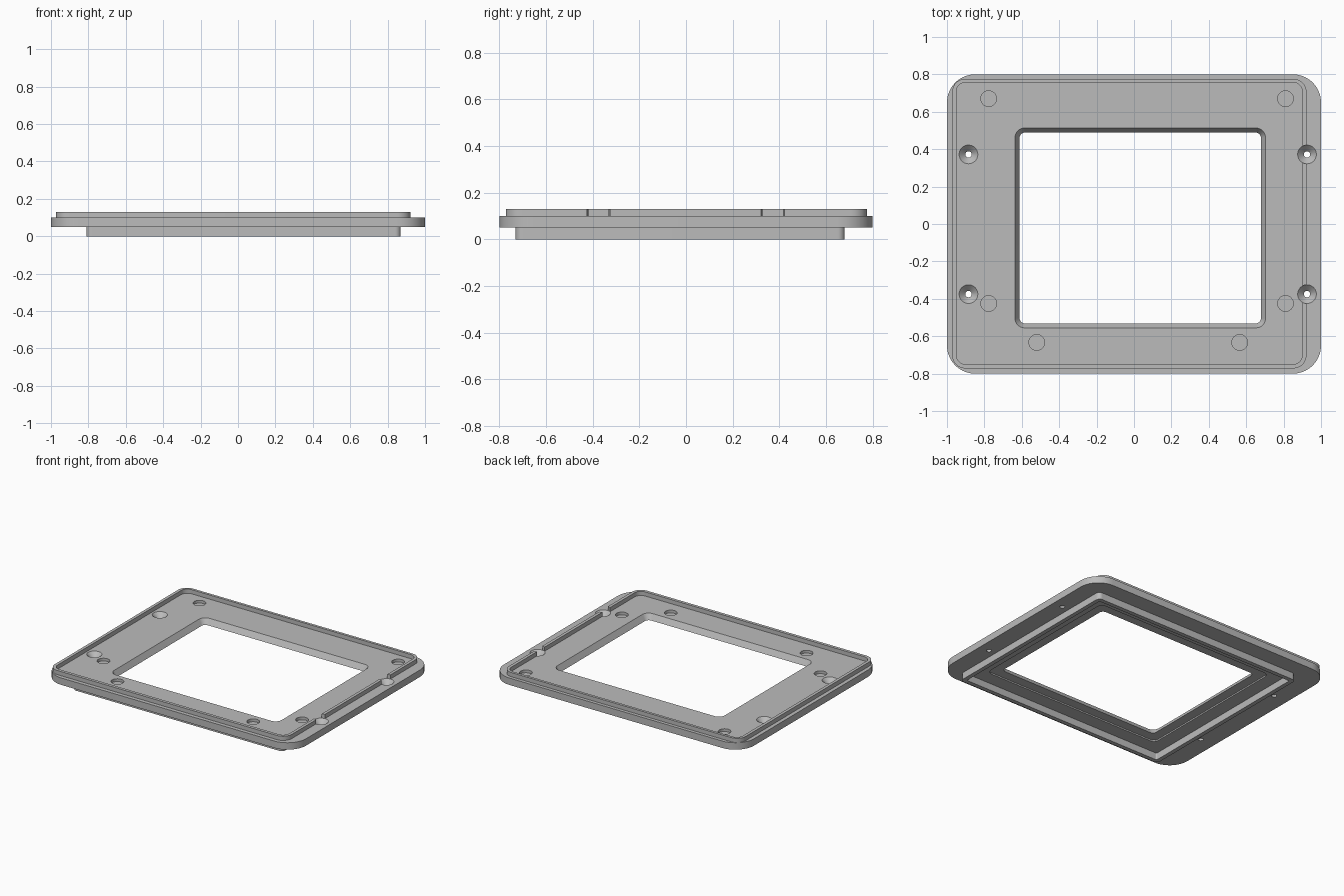
import bpy
import bmesh
from math import cos, sin, pi, radians

if "Cube" in bpy.data.objects:
    bpy.data.objects.remove(bpy.data.objects["Cube"], do_unlink=True)

grey = bpy.data.materials.new("matte_grey")
grey.use_nodes = True
COLOR = (0.5, 0.5, 0.5, 1)
grey.diffuse_color = COLOR
grey.node_tree.nodes["Principled BSDF"].inputs["Base Color"].default_value = COLOR


def rounded(x0, x1, y0, y1, r, z, steps=10):
    """Rounded rectangle loop at height z."""
    corners = [(x1 - r, y1 - r), (x0 + r, y1 - r), (x0 + r, y0 + r), (x1 - r, y0 + r)]
    return [(cx + r * cos((q + i / steps) * pi / 2),
             cy + r * sin((q + i / steps) * pi / 2), z)
            for q, (cx, cy) in enumerate(corners) for i in range(steps + 1)]


def circle(x, y, r, z, n=40):
    return [(x + r * cos(2 * pi * i / n), y + r * sin(2 * pi * i / n), z) for i in range(n)]


def loft(name, loops, frame=True):
    """Bridge loops in order; a frame joins last to first, a plug is capped."""
    bm = bmesh.new()
    rows = [[bm.verts.new(p) for p in loop] for loop in loops]
    n = len(rows[0])
    pairs = list(zip(rows, rows[1:] + rows[:1])) if frame else list(zip(rows, rows[1:]))
    for a, b in pairs:
        for i in range(n):
            j = (i + 1) % n
            bm.faces.new((a[i], a[j], b[j], b[i]))
    if not frame:
        bm.faces.new(rows[0][::-1])
        bm.faces.new(rows[-1])
    bmesh.ops.recalc_face_normals(bm, faces=bm.faces)
    mesh = bpy.data.meshes.new(name)
    bm.to_mesh(mesh)
    bm.free()
    mesh.materials.append(grey)
    ob = bpy.data.objects.new(name, mesh)
    bpy.context.collection.objects.link(ob)
    return ob


def select(ob):
    bpy.ops.object.select_all(action="DESELECT")
    bpy.context.view_layer.objects.active = ob
    ob.select_set(True)


def cut(ob, cutters):
    select(ob)
    for c in cutters:
        mod = ob.modifiers.new("cut", "BOOLEAN")
        mod.operation = "DIFFERENCE"
        mod.solver = "EXACT"
        mod.object = c
        bpy.ops.object.modifier_apply(modifier=mod.name)
    for c in cutters:
        bpy.data.objects.remove(c, do_unlink=True)


BASE, TOP, LIP = 0.05, 0.10, 0.13

# Main plate: tapered window and a shallow step around it underneath
step = (-0.68, 0.75, -0.60, 0.56, 0.04)
window_low = (-0.612, 0.679, -0.532, 0.489, 0.03)
window_top = (-0.636, 0.703, -0.555, 0.513, 0.05)
outline = (-1, 1, -0.8, 0.8, 0.15)
plate = loft("plate", [
    rounded(*outline, BASE), rounded(*outline, TOP),
    rounded(*window_top, TOP), rounded(*window_low, BASE + 0.01),
    rounded(*step, BASE + 0.01), rounded(*step, BASE)])

# Raised lip on top
lip_out = (-0.972, 0.922, -0.772, 0.776, 0.07)
lip_in = (-0.95, 0.90, -0.75, 0.757, 0.05)
lip = loft("raised_lip", [
    rounded(*lip_out, TOP), rounded(*lip_out, LIP),
    rounded(*lip_in, LIP), rounded(*lip_in, TOP)])

# Thin skirt underneath
skirt_out = (-0.81, 0.87, -0.73, 0.68, 0.03)
skirt_in = (-0.78, 0.84, -0.70, 0.65, 0.01)
skirt = loft("lower_skirt", [
    rounded(*skirt_out, 0), rounded(*skirt_out, BASE),
    rounded(*skirt_in, BASE), rounded(*skirt_in, 0)])

# Countersunk screw holes, blind round pockets, and notches in the lip
screws = [(x, y) for x in (-0.885, 0.925) for y in (-0.375, 0.372)]
pockets = [(x, y) for x in (-0.777, 0.81) for y in (-0.425, 0.67)]
pockets += [(-0.52, -0.633), (0.565, -0.633)]
holes = [loft("screw_cutter", [
    circle(x, y, 0.017, 0), circle(x, y, 0.017, 0.067),
    circle(x, y, 0.05, TOP), circle(x, y, 0.05, 0.2)], False) for x, y in screws]
holes += [loft("pocket_cutter", [
    circle(x, y, 0.042, 0.08), circle(x, y, 0.042, 0.2)], False) for x, y in pockets]
cut(plate, holes)
cut(lip, [loft("notch_cutter", [
    circle(x, y, 0.05, 0.08), circle(x, y, 0.05, 0.2)], False)
    for x, y in screws if x > 0])

for part in (plate, lip, skirt):
    select(part)
    bpy.ops.object.shade_smooth_by_angle(angle=radians(30))
